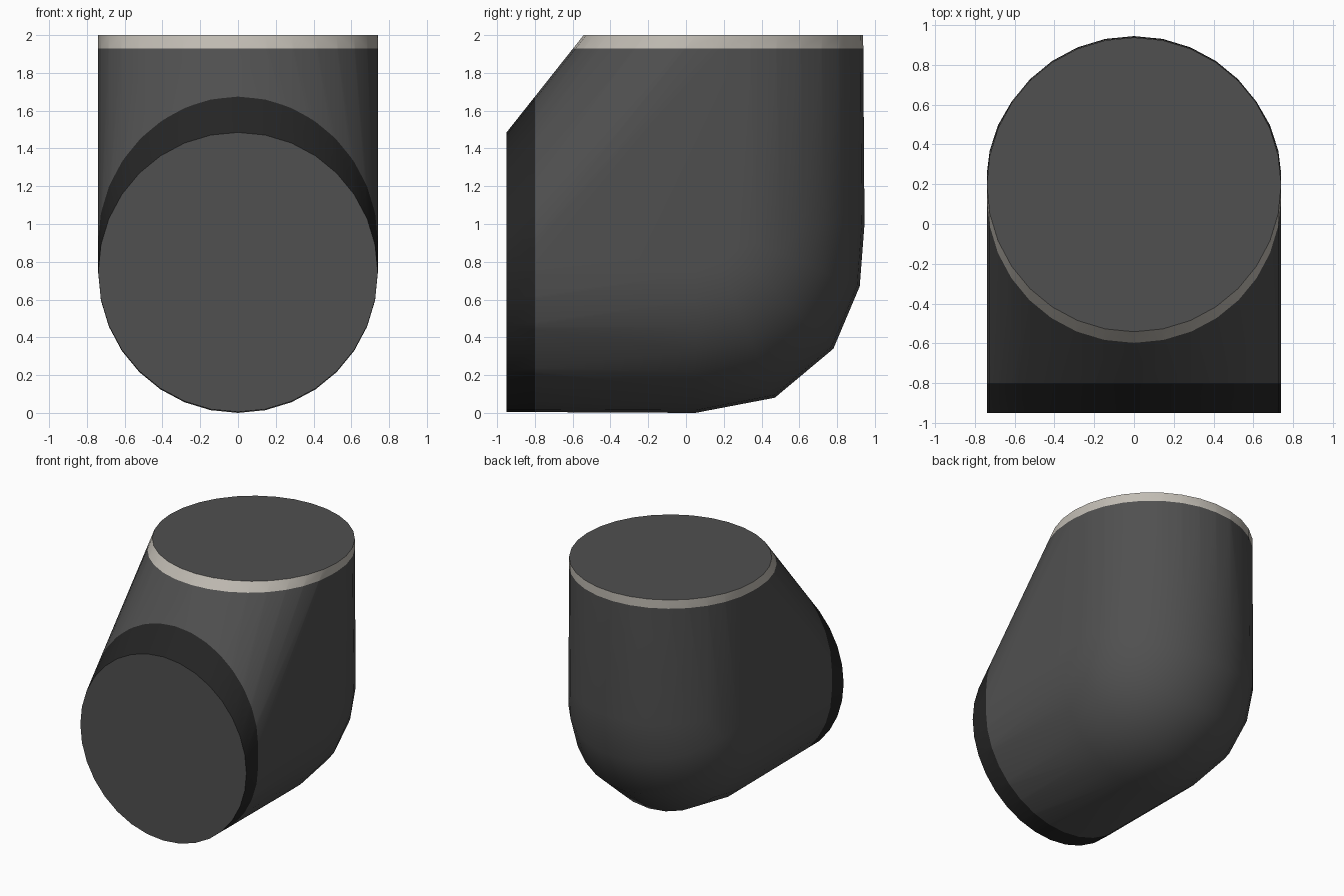
import bpy, bmesh, math
from mathutils import Vector

if "Cube" in bpy.data.objects:
    bpy.data.objects.remove(bpy.data.objects["Cube"])

R, SIDES = 0.74, 32

# Ring centres along the elbow path: (y, z, tilt in degrees, 0 = facing front, 90 = facing up)
RINGS = [(-0.95, 0.745, 0), (0.05, 0.74, 0), (0.187, 0.764, 22.5), (0.257, 0.863, 45),
         (0.236, 0.953, 67.5), (0.205, 1.0, 90), (0.198, 2.0, 90)]


def material(name, rgb):
    m = bpy.data.materials.new(name)
    m.diffuse_color = (*rgb, 1)
    m.use_nodes = True
    m.node_tree.nodes["Principled BSDF"].inputs["Base Color"].default_value = m.diffuse_color
    return m


# Elbow body: convex skin around the swept rings
bm = bmesh.new()
for y, z, tilt in RINGS:
    t = math.radians(tilt)
    out = Vector((0, math.sin(t), -math.cos(t)))
    for i in range(SIDES):
        a = 2 * math.pi * i / SIDES
        bm.verts.new(Vector((0, y, z)) + R * (out * math.cos(a) + Vector((math.sin(a), 0, 0))))
hull = bmesh.ops.convex_hull(bm, input=bm.verts[:])
junk = {g for g in hull["geom_interior"] + hull["geom_unused"] if isinstance(g, bmesh.types.BMVert)}
bmesh.ops.delete(bm, geom=list(junk), context='VERTS')

# Cut lines for the two coloured collars
for co, no in (((0, -0.8, 0), (0, 1, 0)), ((0, 0, 1.93), (0, 0, 1))):
    bmesh.ops.bisect_plane(bm, geom=bm.verts[:] + bm.edges[:] + bm.faces[:],
                           plane_co=co, plane_no=no, dist=1e-5)
bmesh.ops.recalc_face_normals(bm, faces=bm.faces[:])

# Collars by position, end caps stay body coloured
for f in bm.faces:
    c = f.calc_center_median()
    f.normal_update()
    if c.y < -0.8 and f.normal.y > -0.98:
        f.material_index = 1
    elif c.z > 1.93 and f.normal.z < 0.98:
        f.material_index = 2

me = bpy.data.meshes.new("pipe_elbow")
bm.to_mesh(me)
bm.free()
for m in (material("dark grey", (0.08, 0.08, 0.08)),
          material("near black", (0.018, 0.018, 0.018)),
          material("light warm grey", (0.53, 0.50, 0.45))):
    me.materials.append(m)
ob = bpy.data.objects.new("pipe_elbow", me)
bpy.context.collection.objects.link(ob)
bpy.context.view_layer.objects.active = ob
ob.select_set(True)
bpy.ops.object.shade_smooth_by_angle(angle=math.radians(35))
